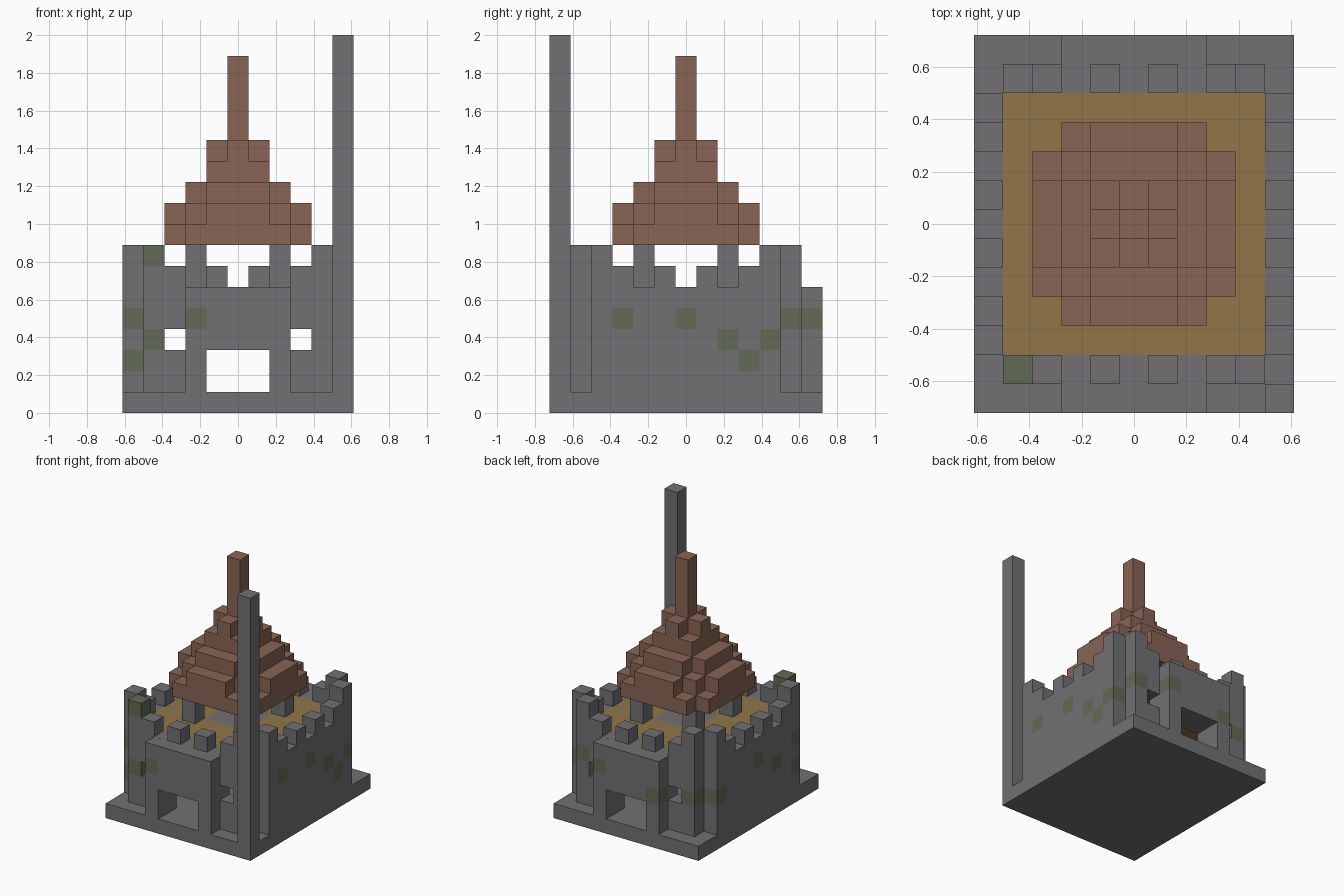
import bpy
import bmesh
from mathutils import Vector
from itertools import product

cube = bpy.data.objects.get("Cube")
if cube:
    bpy.data.objects.remove(cube, do_unlink=True)

U = 1 / 9            # edge of one block
NX, NY = 11, 13      # footprint in blocks


def material(name, rgb):
    m = bpy.data.materials.new(name)
    m.use_nodes = True
    m.diffuse_color = (*rgb, 1)
    m.node_tree.nodes["Principled BSDF"].inputs["Base Color"].default_value = (*rgb, 1)
    return m


STONE = material("stone grey", (0.168, 0.162, 0.172))
MOSS = material("moss green", (0.125, 0.145, 0.092))
TILE = material("roof brown", (0.25, 0.128, 0.09))
WOOD = material("floor ochre", (0.28, 0.18, 0.065))


def box(xs, ys, zs):
    """Set of blocks in half-open ranges."""
    return set(product(range(*xs), range(*ys), range(*zs)))


def turn(cells):
    """Add the copy on the opposite end."""
    return cells | {(i, NY - 1 - j, k) for i, j, k in cells}


parts = {}

# Base slab and the tall corner post
parts["base"] = (box((0, NX), (0, NY), (0, 1)), STONE)
parts["corner_post"] = (box((10, 11), (0, 1), (1, 18)), STONE)

# Crenellated walls: stepped at the corners, alternating between
heights = [8, 7, 6, 7, 6, 7, 6, 7, 8]
openings = box((4, 7), (0, NY), (1, 3))
for i in (2, 8):
    openings |= box((i, i + 1), (0, NY), (3, 4))
end_wall, side_walls = set(), set()
for n, h in enumerate(heights):
    end_wall |= box((n + 1, n + 2), (1, 2), (1, h))
    for i in (0, 10):
        side_walls |= box((i, i + 1), (n + 2, n + 3), (1, h))
parts["end_walls"] = (turn(end_wall) - openings, STONE)
parts["side_walls"] = (side_walls, STONE)

# Gatehouses projecting from both ends
parts["gatehouses"] = (turn(box((3, 8), (0, 1), (1, 6))) - openings, STONE)

# Upper floor with a stone centre
centre = box((4, 7), (5, 8), (5, 6))
parts["upper_floor"] = (box((1, 10), (2, 11), (5, 6)) - centre, WOOD)
parts["floor_centre"] = (centre, STONE)

# Four posts carrying the roof
posts = set()
for i, j in product((3, 7), (4, 8)):
    posts |= box((i, i + 1), (j, j + 1), (6, 8))
parts["roof_posts"] = (posts, STONE)


# Stepped roof: each layer is a cross of two bars plus a square core
def layer(k, reach, arm, core):
    return {(5 + a, 6 + b, k)
            for a, b in product(range(-reach, reach + 1), repeat=2)
            if min(abs(a), abs(b)) <= arm and max(abs(a), abs(b)) <= reach
            and (max(abs(a), abs(b)) <= core or min(abs(a), abs(b)) <= arm)}


roof = layer(8, 3, 2, 2)
roof |= {c for c in layer(9, 3, 3, 3) if abs(c[0] - 5) <= 1 or abs(c[1] - 6) <= 1
         or max(abs(c[0] - 5), abs(c[1] - 6)) <= 2}
roof |= layer(10, 2, 1, 1) | layer(11, 1, 1, 1) | layer(12, 1, 0, 0)
parts["roof"] = (roof, TILE)
parts["spire"] = (box((5, 6), (6, 7), (13, 17)), TILE)

# Mossy blocks in the walls
moss = {(1, 1, 7), (0, 2, 4), (3, 0, 4), (1, 1, 3), (0, 2, 2),
        (10, 3, 4), (10, 6, 4), (10, 8, 3), (10, 9, 2), (10, 10, 3),
        (9, 11, 4), (7, 12, 4), (3, 12, 3), (1, 11, 3),
        (0, 10, 3), (0, 6, 4), (0, 4, 3)}

filled = set().union(*(cells for cells, _ in parts.values()))


def build(name, cells, mat):
    """Skin a set of blocks, keeping only exposed faces."""
    bm = bmesh.new()
    for c in sorted(cells):
        for axis, side in product(range(3), (0, 1)):
            near = list(c)
            near[axis] += 2 * side - 1
            if tuple(near) in filled:
                continue
            u, v = (axis + 1) % 3, (axis + 2) % 3
            loop = []
            for du, dv in ((0, 0), (1, 0), (1, 1), (0, 1)):
                p = Vector(c)
                p[axis] += side
                p[u] += du
                p[v] += dv
                loop.append(bm.verts.new((p - Vector((NX / 2, NY / 2, 0))) * U))
            face = bm.faces.new(loop if side else loop[::-1])
            face.material_index = int(c in moss)
    bmesh.ops.remove_doubles(bm, verts=bm.verts, dist=U / 100)
    bmesh.ops.dissolve_limit(bm, angle_limit=0.02, verts=bm.verts, edges=bm.edges,
                             delimit={'MATERIAL'})
    mesh = bpy.data.meshes.new(name)
    bm.to_mesh(mesh)
    bm.free()
    mesh.materials.append(mat)
    if cells & moss:
        mesh.materials.append(MOSS)
    obj = bpy.data.objects.new(name, mesh)
    bpy.context.collection.objects.link(obj)


for part, (blocks, mat) in parts.items():
    build(part, blocks, mat)
